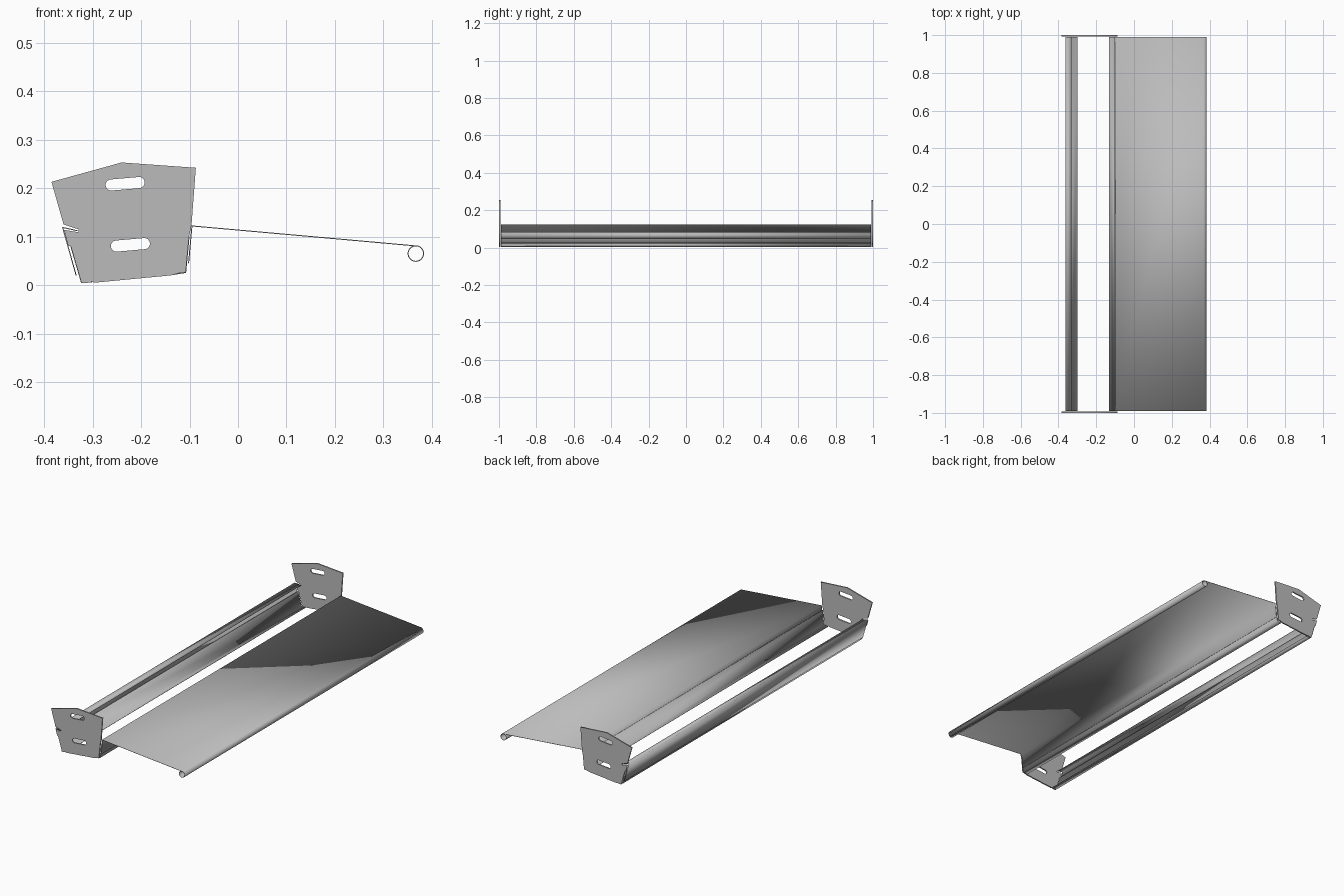
import bpy
import bmesh
import math
from mathutils import Matrix, Vector

if "Cube" in bpy.data.objects:
    bpy.data.objects.remove(bpy.data.objects["Cube"])

HALF = 0.99      # half length of the folded sheets
PLATE = 0.007    # end plate thickness
SHEET = 0.002    # sheet thickness

metal = bpy.data.materials.new("grey metal")
metal.diffuse_color = (0.5, 0.5, 0.5, 1)
metal.use_nodes = True
metal.node_tree.nodes["Principled BSDF"].inputs["Base Color"].default_value = metal.diffuse_color


def folded_sheet(name, profile):
    """Sheet metal strip bent along an x-z profile and running along y."""
    bm = bmesh.new()
    rows = [[bm.verts.new((x, y, z)) for x, z in profile] for y in (-HALF, HALF)]
    for i in range(len(profile) - 1):
        bm.faces.new((rows[0][i], rows[0][i + 1], rows[1][i + 1], rows[1][i]))
    mesh = bpy.data.meshes.new(name)
    bm.to_mesh(mesh)
    bm.free()
    obj = bpy.data.objects.new(name, mesh)
    bpy.context.collection.objects.link(obj)
    mesh.materials.append(metal)
    mod = obj.modifiers.new("thickness", 'SOLIDIFY')
    mod.thickness = SHEET
    mod.offset = 0
    mod.use_even_offset = True
    bpy.ops.object.select_all(action='DESELECT')
    obj.select_set(True)
    bpy.context.view_layer.objects.active = obj
    bpy.ops.object.shade_smooth_by_angle(angle=math.radians(35))


def slot(cx, cz, length=0.081, height=0.023, tilt=math.radians(5)):
    """Outline of a tilted rounded slot."""
    r, half = height / 2, (length - height) / 2
    pts = []
    for side in (1, -1):
        for i in range(9):
            a = math.pi * i / 8 - math.pi / 2 + (0 if side > 0 else math.pi)
            x, z = side * half + r * math.cos(a), r * math.sin(a)
            pts.append((cx + x * math.cos(tilt) - z * math.sin(tilt),
                        cz + x * math.sin(tilt) + z * math.cos(tilt)))
    return pts


def end_plate(name, y):
    """Notched plate with two grip slots."""
    outline = [(-0.385, 0.213), (-0.240, 0.253), (-0.087, 0.242), (-0.096, 0.123),
               (-0.101, 0.100), (-0.108, 0.026), (-0.120, 0.025), (-0.138, 0.020),
               (-0.295, 0.005), (-0.302, 0.007), (-0.305, 0.005), (-0.323, 0.004),
               (-0.345, 0.080), (-0.351, 0.082), (-0.359, 0.114),
               (-0.329, 0.109), (-0.329, 0.115), (-0.360, 0.125)]
    curve = bpy.data.curves.new(name + "_outline", 'CURVE')
    curve.dimensions = '2D'
    curve.fill_mode = 'BOTH'
    curve.extrude = PLATE / 2
    for pts in (outline, slot(-0.233, 0.209), slot(-0.222, 0.083)):
        spline = curve.splines.new('POLY')
        spline.points.add(len(pts) - 1)
        for p, (x, z) in zip(spline.points, pts):
            p.co = (x, z, 0, 1)
        spline.use_cyclic_u = True
    temp = bpy.data.objects.new(name + "_temp", curve)
    bpy.context.collection.objects.link(temp)
    graph = bpy.context.evaluated_depsgraph_get()
    mesh = bpy.data.meshes.new_from_object(temp.evaluated_get(graph))
    bpy.data.objects.remove(temp)
    mesh.transform(Matrix.Translation(Vector((0, y, 0))) @ Matrix.Rotation(math.pi / 2, 4, 'X'))
    mesh.materials.clear()
    mesh.materials.append(metal)
    bpy.context.collection.objects.link(bpy.data.objects.new(name, mesh))


# End plates
for label, side in (("front", -1), ("back", 1)):
    end_plate(label + "_end_plate", side * (1 - PLATE / 2))

# Left rail: outer lip sheet and inner foot angle
folded_sheet("left_lip", [(-0.331, 0.112), (-0.362, 0.119), (-0.334, 0.020)])
folded_sheet("left_foot_angle", [(-0.345, 0.080), (-0.323, 0.005), (-0.299, 0.007)])

# Right rail: foot angle
folded_sheet("right_foot_angle", [(-0.101, 0.100), (-0.108, 0.026), (-0.133, 0.022)])

# Wide sloping shelf with a hanging flange and a rolled edge
CX, CZ, R = 0.367, 0.065, 0.016
curl = []
for i in range(32):
    a = math.radians(95 - 355 * i / 31)
    curl.append((CX + R * math.cos(a), CZ + R * math.sin(a)))
folded_sheet("shelf_with_rolled_edge", [(-0.102, 0.045), (-0.095, 0.122)] + curl)
